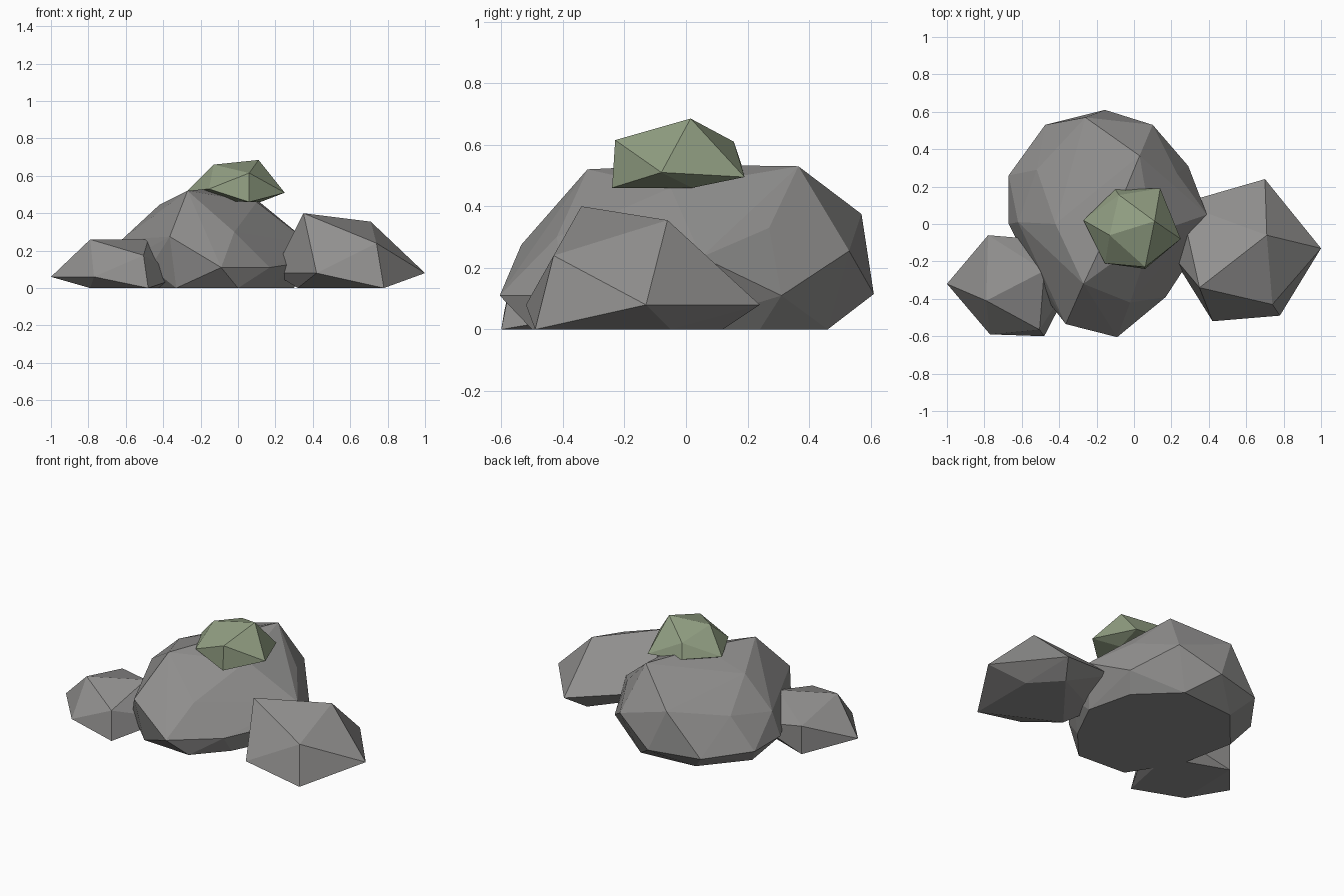
import bpy
import bmesh


def material(name, rgb):
    mat = bpy.data.materials.new(name)
    mat.diffuse_color = (*rgb, 1.0)
    return mat


stone = material("stone_grey", (0.285, 0.28, 0.275))
moss = material("moss_green", (0.285, 0.345, 0.225))


def boulder(name, corners, mat):
    """Flat-faced rock wrapped tightly around its corner points."""
    bm = bmesh.new()
    for co in corners:
        bm.verts.new(co)
    bmesh.ops.convex_hull(bm, input=bm.verts[:])
    loose = [v for v in bm.verts if not v.link_faces]
    bmesh.ops.delete(bm, geom=loose, context='VERTS')
    bmesh.ops.recalc_face_normals(bm, faces=bm.faces[:])
    mesh = bpy.data.meshes.new(name)
    bm.to_mesh(mesh)
    bm.free()
    mesh.materials.append(mat)
    obj = bpy.data.objects.new(name, mesh)
    bpy.context.collection.objects.link(obj)
    return obj


# Large central rock: crown, shoulders, belly ring, flat base
crown = [(-0.27, -0.32, 0.52), (0.03, 0.365, 0.53), (-0.42, 0.0, 0.445),
         (-0.12, 0.0, 0.535), (0.1, -0.05, 0.46)]
shoulders = [(-0.365, -0.535, 0.275), (-0.02, -0.42, 0.30), (0.25, -0.03, 0.32),
             (0.23, 0.27, 0.33), (0.1, 0.53, 0.255), (-0.26, 0.57, 0.375),
             (-0.52, 0.29, 0.31), (-0.62, 0.01, 0.26)]
belly = [(-0.09, -0.605, 0.11), (0.17, -0.39, 0.11), (0.30, -0.19, 0.13),
         (0.39, 0.05, 0.235), (0.29, 0.31, 0.11), (-0.155, 0.61, 0.115),
         (-0.475, 0.53, 0.11), (-0.67, 0.26, 0.11), (-0.67, 0.0, 0.11),
         (-0.47, -0.40, 0.11)]
base = [(0.0, -0.5, 0), (-0.33, -0.48, 0), (-0.52, -0.18, 0), (-0.59, 0.17, 0),
        (-0.37, 0.43, 0), (0.0, 0.46, 0), (0.23, 0.24, 0), (0.30, -0.05, 0),
        (0.17, -0.31, 0)]
boulder("central_rock", crown + shoulders + belly + base, stone)

# Medium rock on the right
boulder("right_rock", [
    (0.35, -0.34, 0.40), (0.71, -0.06, 0.355), (0.74, -0.43, 0.24),
    (0.25, 0.11, 0.18), (1.0, -0.13, 0.08), (0.42, -0.52, 0.08),
    (0.70, 0.24, 0.08), (0.19, -0.15, 0.08), (0.78, -0.49, 0.0),
    (0.78, -0.05, 0.0), (0.62, 0.12, 0.0), (0.32, -0.26, 0.0)], stone)

# Small rock on the left
boulder("left_rock", [
    (-0.79, -0.41, 0.26), (-0.48, -0.25, 0.26), (-0.505, -0.565, 0.175),
    (-0.78, -0.06, 0.18), (-1.0, -0.32, 0.06), (-0.77, -0.59, 0.06),
    (-0.30, -0.25, 0.06), (-0.48, -0.60, 0.0), (-0.78, -0.06, 0.0),
    (-0.42, -0.09, 0.10), (-0.79, -0.48, 0.0), (-0.40, -0.20, 0.0)], stone)

# Mossy stone perched on top
boulder("moss_cap", [
    (0.11, 0.015, 0.685), (-0.13, -0.06, 0.66), (0.06, -0.23, 0.615),
    (-0.08, 0.155, 0.61), (0.25, -0.08, 0.51), (0.14, 0.19, 0.495),
    (-0.10, 0.185, 0.52), (-0.27, 0.02, 0.52), (-0.155, -0.21, 0.53),
    (0.06, -0.24, 0.46), (0.12, 0.02, 0.46), (-0.15, 0.0, 0.47)], moss)
